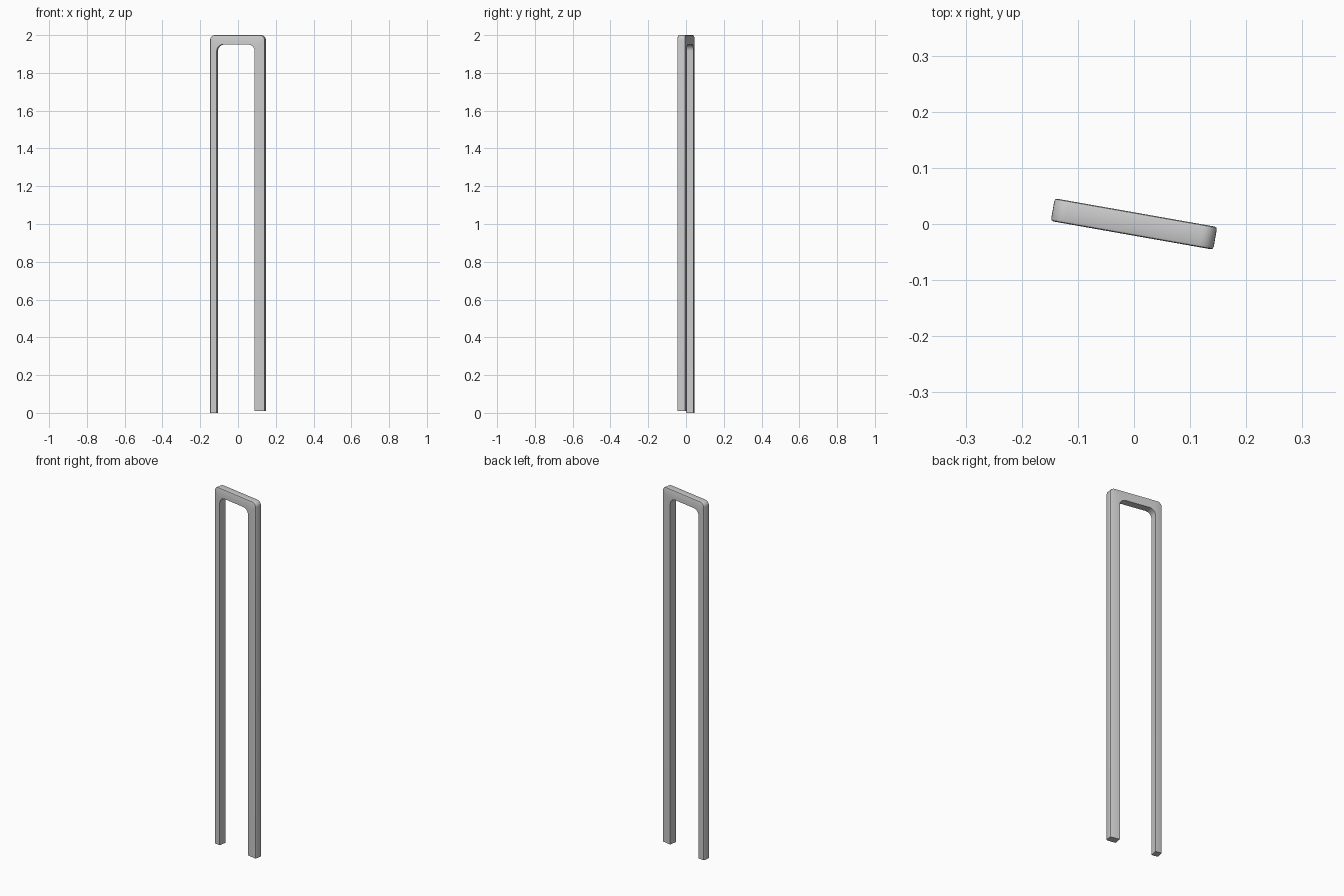
import bpy, bmesh
from math import sin, cos, radians

if "Cube" in bpy.data.objects:
    bpy.data.objects.remove(bpy.data.objects["Cube"])

HALF_W, HALF_D, TOP = 0.147, 0.0205, 2.0
LEFT_IN, RIGHT_IN, UNDER = -0.111, 0.093, 1.95
OUT_R, IN_R, CHAMFER = 0.025, 0.035, 0.005


def fillet(cx, cz, r, start, end, steps=6):
    """Points on an arc from start to end degrees."""
    return [(cx + r * cos(radians(start + (end - start) * i / steps)),
             cz + r * sin(radians(start + (end - start) * i / steps)))
            for i in range(steps + 1)]


# Outer outline, foot to foot; left leg reaches slightly lower
outer = [(-HALF_W, 0.0)]
outer += fillet(-HALF_W + OUT_R, TOP - OUT_R, OUT_R, 180, 90)
outer += fillet(HALF_W - OUT_R, TOP - OUT_R, OUT_R, 90, 0)
outer += [(HALF_W, 0.01)]

# Inner outline of the opening
inner = [(RIGHT_IN, 0.01)]
inner += fillet(RIGHT_IN - IN_R, UNDER - IN_R, IN_R, 0, 90)
inner += fillet(LEFT_IN + IN_R, UNDER - IN_R, IN_R, 90, 180)
inner += [(LEFT_IN, 0.0)]

# Extrude the arch profile through its depth
bm = bmesh.new()
front = [bm.verts.new((x, -HALF_D, z)) for x, z in outer + inner]
back = [bm.verts.new((x, HALF_D, z)) for x, z in outer + inner]
n, m = len(front), len(outer)
for i in range(n):
    j = (i + 1) % n
    bm.faces.new((front[i], front[j], back[j], back[i]))
# Caps as matching quads between outer and inner outlines
for i in range(m - 1):
    a, b, c, d = i, i + 1, n - 2 - i, n - 1 - i
    bm.faces.new((front[a], front[b], front[c], front[d]))
    bm.faces.new((back[d], back[c], back[b], back[a]))
bmesh.ops.recalc_face_normals(bm, faces=bm.faces)

# Soften only the outer rim, front and back
rim = [bm.edges.get((row[i], row[i + 1])) for row in (front, back) for i in range(m - 1)]
bmesh.ops.bevel(bm, geom=rim, offset=CHAMFER, segments=2, profile=0.5, affect='EDGES')
bmesh.ops.recalc_face_normals(bm, faces=bm.faces)

mesh = bpy.data.meshes.new("arch_handle")
bm.to_mesh(mesh)
bm.free()
handle = bpy.data.objects.new("arch_handle", mesh)
bpy.context.collection.objects.link(handle)
handle.rotation_euler.z = radians(-10)

bpy.context.view_layer.objects.active = handle
handle.select_set(True)
bpy.ops.object.shade_smooth_by_angle(angle=radians(30))
